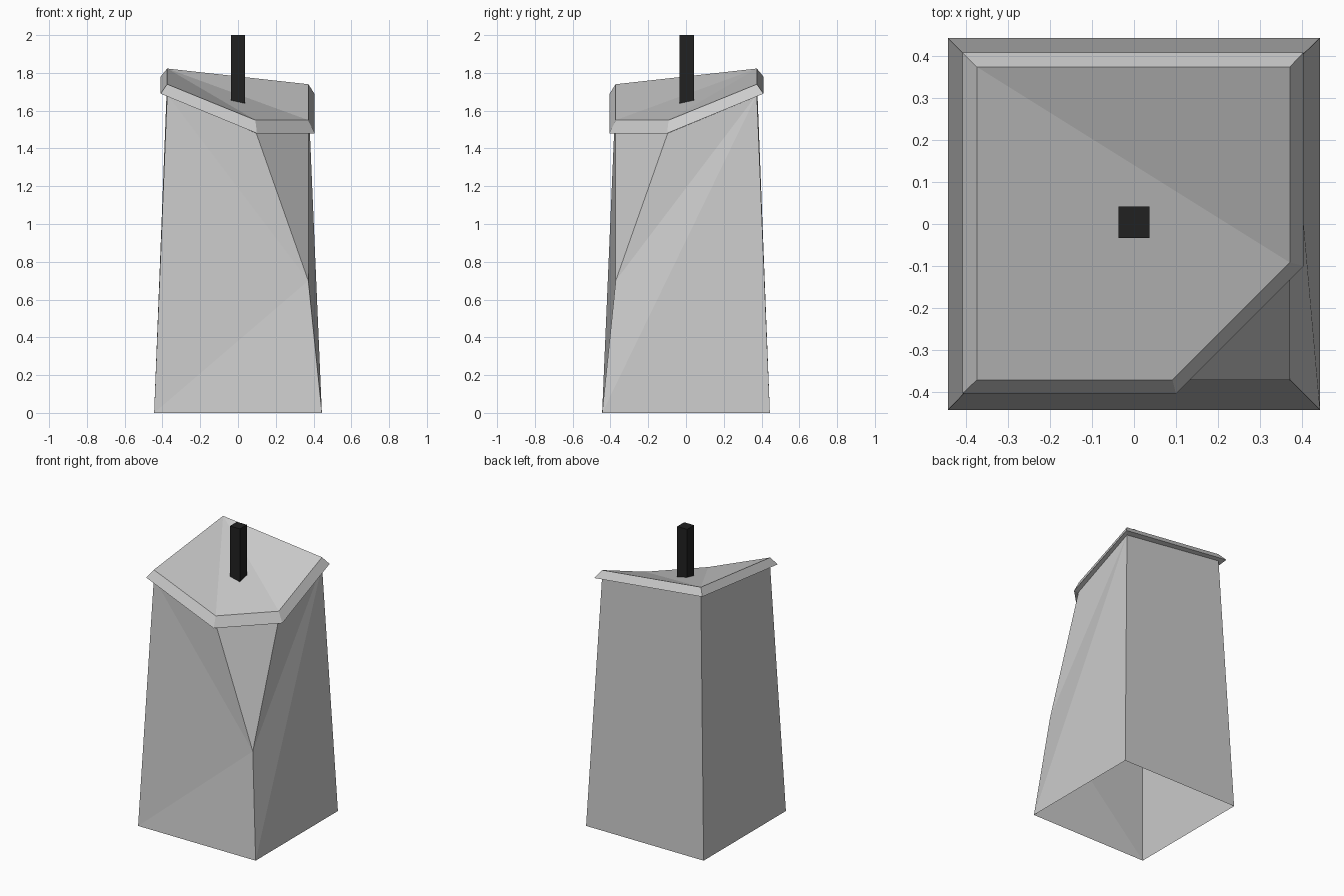
import bpy, bmesh

if "Cube" in bpy.data.objects:
    bpy.data.objects.remove(bpy.data.objects["Cube"])

# Outlines run front-left, cut front, cut right, back-right, back-left
BODY_TOP = [(-.375, -.372, 1.685), (.097, -.372, 1.48), (.372, -.097, 1.48),
            (.372, .375, 1.685), (-.375, .375, 1.775)]
RIM_OUT = [(-.41, -.405, 1.69), (.1, -.405, 1.48), (.405, -.1, 1.48),
           (.405, .41, 1.69), (-.41, .41, 1.78)]
RIM_IN = [(-.375, -.372, 1.74), (.092, -.372, 1.55), (.372, -.092, 1.55),
          (.372, .375, 1.74), (-.375, .375, 1.823)]


def make(name, points, faces, flip=True):
    bm = bmesh.new()
    verts = [bm.verts.new(p) for p in points]
    for f in faces:
        bm.faces.new([verts[i] for i in f])
    if flip:
        bmesh.ops.recalc_face_normals(bm, faces=bm.faces[:])
    mesh = bpy.data.meshes.new(name)
    bm.to_mesh(mesh)
    bm.free()
    obj = bpy.data.objects.new(name, mesh)
    bpy.context.collection.objects.link(obj)
    return obj


# Tapered body, open underneath, with one corner cut away (vertex 4)
base = [(-.444, -.444, 0), (.444, -.444, 0), (.444, .444, 0), (-.444, .444, 0)]
body_faces = [
    (0, 1, 4), (0, 4, 5), (4, 6, 5),      # front
    (4, 7, 6),                            # corner cut
    (1, 8, 4), (4, 8, 7), (1, 2, 8),      # right
    (2, 3, 9, 8), (3, 0, 5, 9),           # back and left
]
make("body", base + [(.372, -.372, .7)] + BODY_TOP, body_faces, flip=False)

# Lid with sloping rim, flat underside lip and folded top
lid_faces = []
for i in range(5):
    j = (i + 1) % 5
    lid_faces.append((i, j, 5 + j, 5 + i))
    lid_faces.append((5 + i, 5 + j, 10 + j, 10 + i))
lid_faces += [(14, 10, 11), (14, 11, 12), (14, 12, 13)]
make("lid", BODY_TOP + RIM_OUT + RIM_IN, lid_faces, flip=False)

# Black square post rising out of the lid
bpy.ops.mesh.primitive_cube_add(size=1, location=(0, .004, 1.81))
post = bpy.context.object
post.name = "post"
post.scale = (.075, .075, .38)
black = bpy.data.materials.new("black")
black.diffuse_color = (.015, .015, .015, 1)
black.use_nodes = True
black.node_tree.nodes["Principled BSDF"].inputs["Base Color"].default_value = black.diffuse_color
post.data.materials.append(black)
